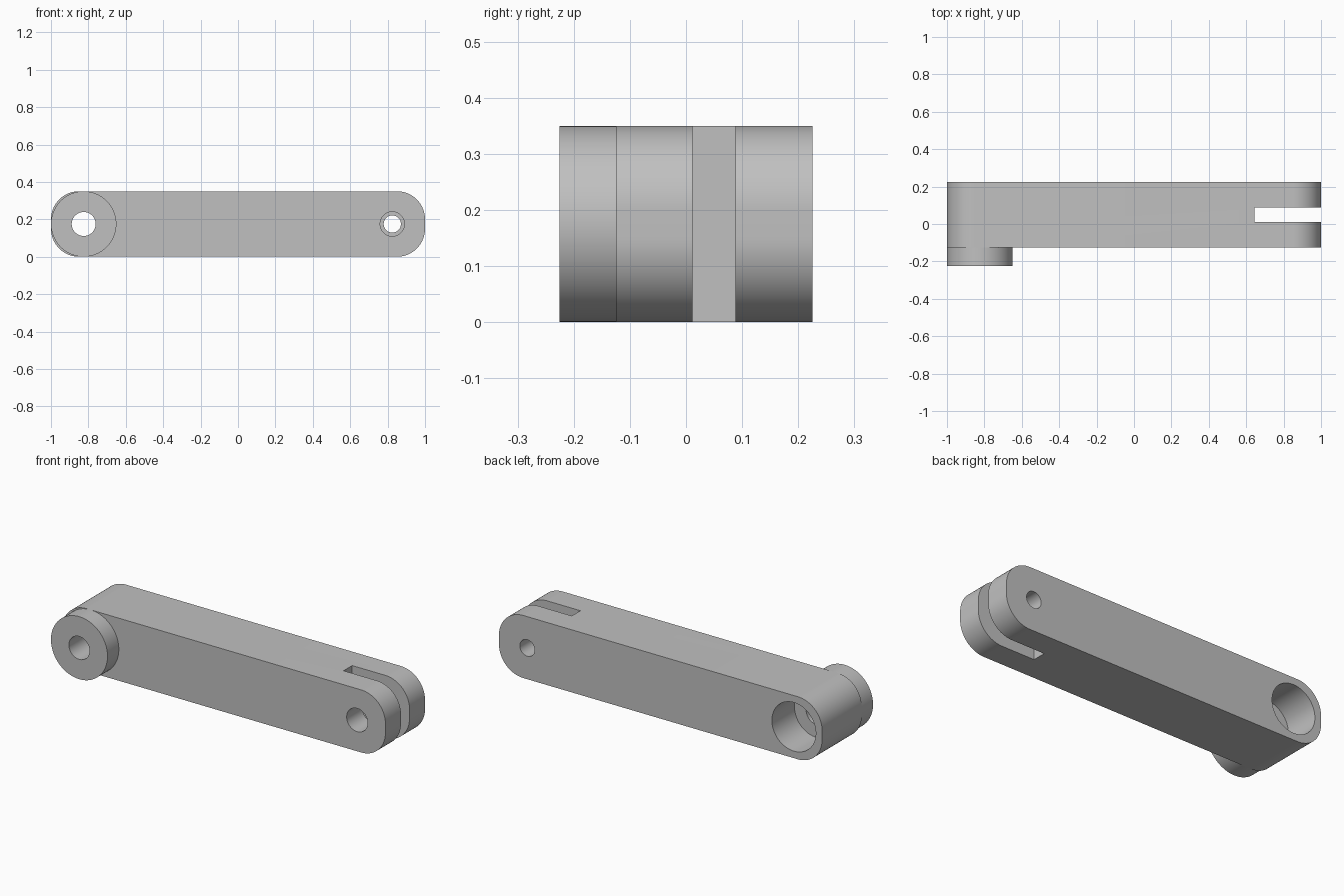
import bpy
import bmesh
from math import cos, sin, pi, radians

if "Cube" in bpy.data.objects:
    bpy.data.objects.remove(bpy.data.objects["Cube"], do_unlink=True)

HEIGHT = 0.35
MID = HEIGHT / 2
PIVOT = 1 - MID            # distance of both bores from the centre
BACK, FRONT, BOSS_FRONT = 0.225, -0.125, -0.225
CORNER = 0.15

grey = bpy.data.materials.new("light_grey")
grey.use_nodes = True
colour = (0.53, 0.53, 0.53, 1)
grey.diffuse_color = colour
grey.node_tree.nodes["Principled BSDF"].inputs["Base Color"].default_value = colour


def prism(name, outline, y0, y1):
    """Extrude an outline in the xz plane from y0 to y1."""
    bm = bmesh.new()
    face = bm.faces.new([bm.verts.new((x, y0, z)) for x, z in outline])
    made = bmesh.ops.extrude_face_region(bm, geom=[face])["geom"]
    moved = [v for v in made if isinstance(v, bmesh.types.BMVert)]
    bmesh.ops.translate(bm, verts=moved, vec=(0, y1 - y0, 0))
    bmesh.ops.recalc_face_normals(bm, faces=bm.faces)
    mesh = bpy.data.meshes.new(name)
    bm.to_mesh(mesh)
    bm.free()
    mesh.materials.append(grey)
    obj = bpy.data.objects.new(name, mesh)
    bpy.context.collection.objects.link(obj)
    return obj


def arc(cx, cz, radius, start, sweep, steps):
    return [(cx + radius * cos(start + sweep * i / steps),
             cz + radius * sin(start + sweep * i / steps)) for i in range(steps + 1)]


def rod(name, x, radius, y0, y1, sides=96):
    return prism(name, arc(x, MID, radius, 0, 2 * pi, sides)[:-1], y0, y1)


def box(name, x0, x1, y0, y1, z0, z1):
    return prism(name, [(x0, z0), (x1, z0), (x1, z1), (x0, z1)], y0, y1)


def cut(target, cutter):
    """Subtract the cutter, then discard it."""
    cutter.hide_render = True
    mod = target.modifiers.new("cut", "BOOLEAN")
    mod.operation, mod.solver, mod.object = "DIFFERENCE", "EXACT", cutter
    bpy.context.view_layer.objects.active = target
    bpy.ops.object.modifier_apply(modifier=mod.name)
    bpy.data.objects.remove(cutter, do_unlink=True)


# Long bar with four rounded corners
outline = []
for i, (sx, sz) in enumerate([(1, 1), (-1, 1), (-1, -1), (1, -1)]):
    outline += arc(sx * (1 - CORNER), MID + sz * (MID - CORNER), CORNER, i * pi / 2, pi / 2, 24)
arm = prism("arm", outline, FRONT, BACK)

# Fork slot and the stepped pin hole through its two prongs
cut(arm, box("slot_cutter", 0.645, 1.1, 0.012, 0.088, -0.1, HEIGHT + 0.1))
cut(arm, rod("front_pin_cutter", PIVOT, 0.065, FRONT - 0.1, 0.05))
cut(arm, rod("back_pin_cutter", PIVOT, 0.046, 0.05, BACK + 0.1))

# Wide bore from the back, narrow bore through to the front
cut(arm, rod("wide_bore_cutter", -PIVOT, 0.136, 0.025, BACK + 0.1))
cut(arm, rod("narrow_bore_cutter", -PIVOT, 0.064, FRONT - 0.1, 0.1))

# Round boss on the front of the pivot end
boss = rod("pivot_boss", -PIVOT, MID, BOSS_FRONT, FRONT)
cut(boss, rod("boss_bore_cutter", -PIVOT, 0.064, BOSS_FRONT - 0.1, FRONT + 0.1))

# Smooth curved walls, crisp rims
for obj in (arm, boss):
    bpy.ops.object.select_all(action="DESELECT")
    obj.select_set(True)
    bpy.context.view_layer.objects.active = obj
    bpy.ops.object.shade_smooth_by_angle(angle=radians(30))
